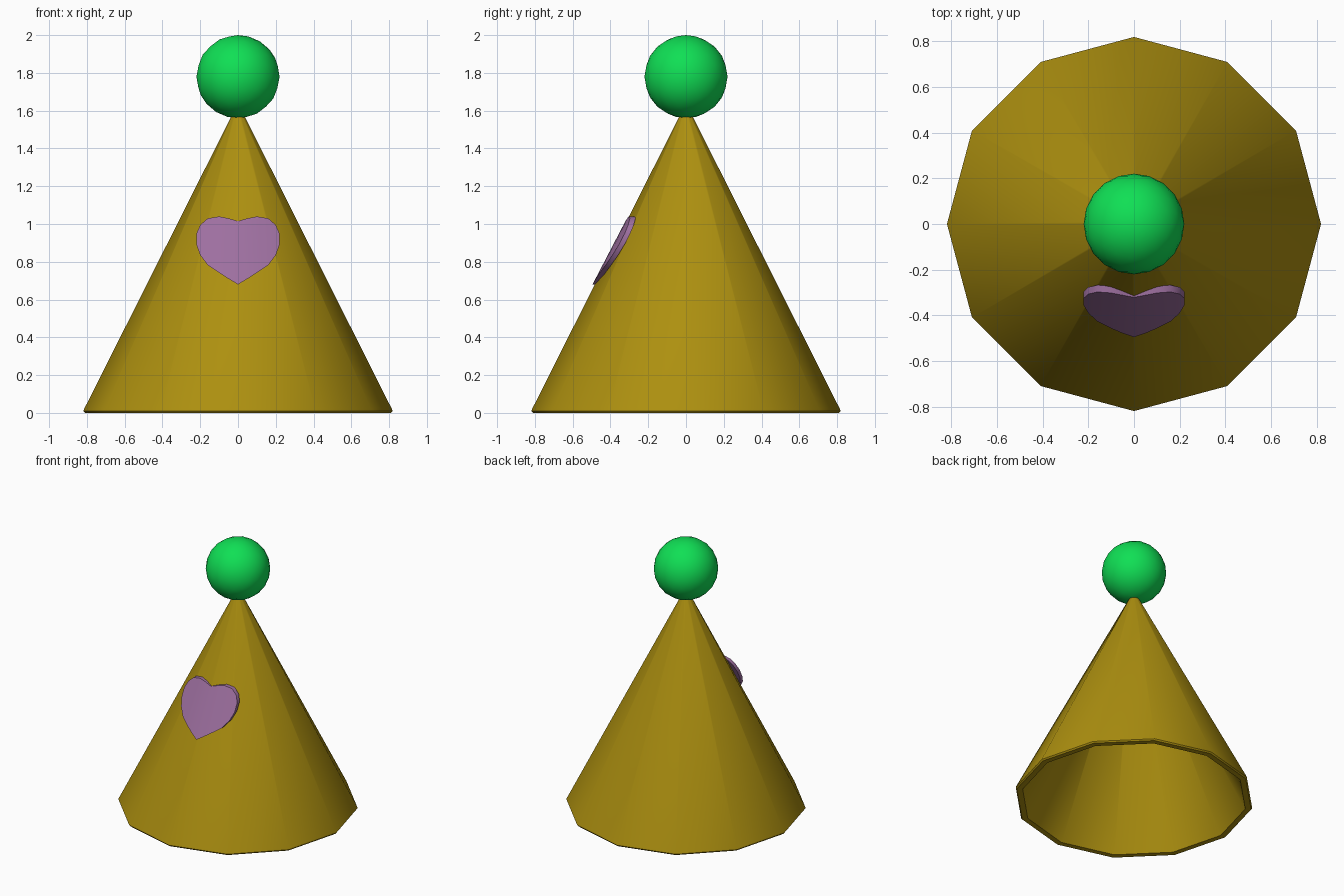
import bpy, bmesh, math

cube = bpy.data.objects.get("Cube")
if cube:
    bpy.data.objects.remove(cube, do_unlink=True)


def material(name, rgb):
    m = bpy.data.materials.new(name)
    m.use_nodes = True
    m.diffuse_color = (*rgb, 1)
    m.node_tree.nodes["Principled BSDF"].inputs["Base Color"].default_value = (*rgb, 1)
    return m


def finish(name, bm, mat, angle):
    bmesh.ops.recalc_face_normals(bm, faces=bm.faces)
    mesh = bpy.data.meshes.new(name)
    bm.to_mesh(mesh)
    bm.free()
    ob = bpy.data.objects.new(name, mesh)
    bpy.context.collection.objects.link(ob)
    mesh.materials.append(mat)
    bpy.ops.object.select_all(action="DESELECT")
    ob.select_set(True)
    bpy.context.view_layer.objects.active = ob
    bpy.ops.object.shade_smooth_by_angle(angle=math.radians(angle))
    return ob


gold = material("mustard yellow", (0.42, 0.28, 0.005))
green = material("bright green", (0.005, 0.74, 0.09))
purple = material("dusty purple", (0.34, 0.16, 0.35))

# Hollow twelve-sided cone with a softened rim
SIDES = 12
profile = [(0.02, 1.6), (0.815, 0.02), (0.818, 0.01), (0.81, 0),
           (0.77, 0), (0.765, 0.01), (0.02, 1.5)]
bm = bmesh.new()
rings = []
for r, z in profile:
    rings.append([bm.verts.new((r * math.cos(math.tau * i / SIDES),
                                r * math.sin(math.tau * i / SIDES), z))
                  for i in range(SIDES)])
for a, b in zip(rings, rings[1:]):
    for i in range(SIDES):
        j = (i + 1) % SIDES
        bm.faces.new((a[i], a[j], b[j], b[i]))
bm.faces.new(rings[0])
bm.faces.new(rings[-1])
finish("hat_cone", bm, gold, 50)

# Ball on the tip
bm = bmesh.new()
bmesh.ops.create_icosphere(bm, subdivisions=3, radius=0.22)
bmesh.ops.translate(bm, verts=bm.verts, vec=(0, 0, 1.78))
finish("top_ball", bm, green, 60)

# Heart patch: columns of (x, bottom, top), mirrored and bent around the cone
half = [(0, 0.68, 1.015), (0.05, 0.71, 1.03), (0.1, 0.742, 1.04),
        (0.16, 0.782, 1.03), (0.2, 0.835, 0.995), (0.22, 0.89, 0.95)]
columns = [(-x, lo, hi) for x, lo, hi in reversed(half[1:])] + half


def heart_point(x, z, depth):
    return (x, -0.495 + 0.52 * (z - 0.68) + 0.03 * (x / 0.22) ** 2 + depth, z)


bm = bmesh.new()
loops = [[bm.verts.new(heart_point(x, z, d))
          for z, d in ((lo, 0), (hi, 0), (hi, 0.03), (lo, 0.03))]
         for x, lo, hi in columns]
for a, b in zip(loops, loops[1:]):
    for i in range(4):
        j = (i + 1) % 4
        bm.faces.new((a[i], a[j], b[j], b[i]))
bm.faces.new(loops[0])
bm.faces.new(loops[-1])
finish("heart_patch", bm, purple, 40)
